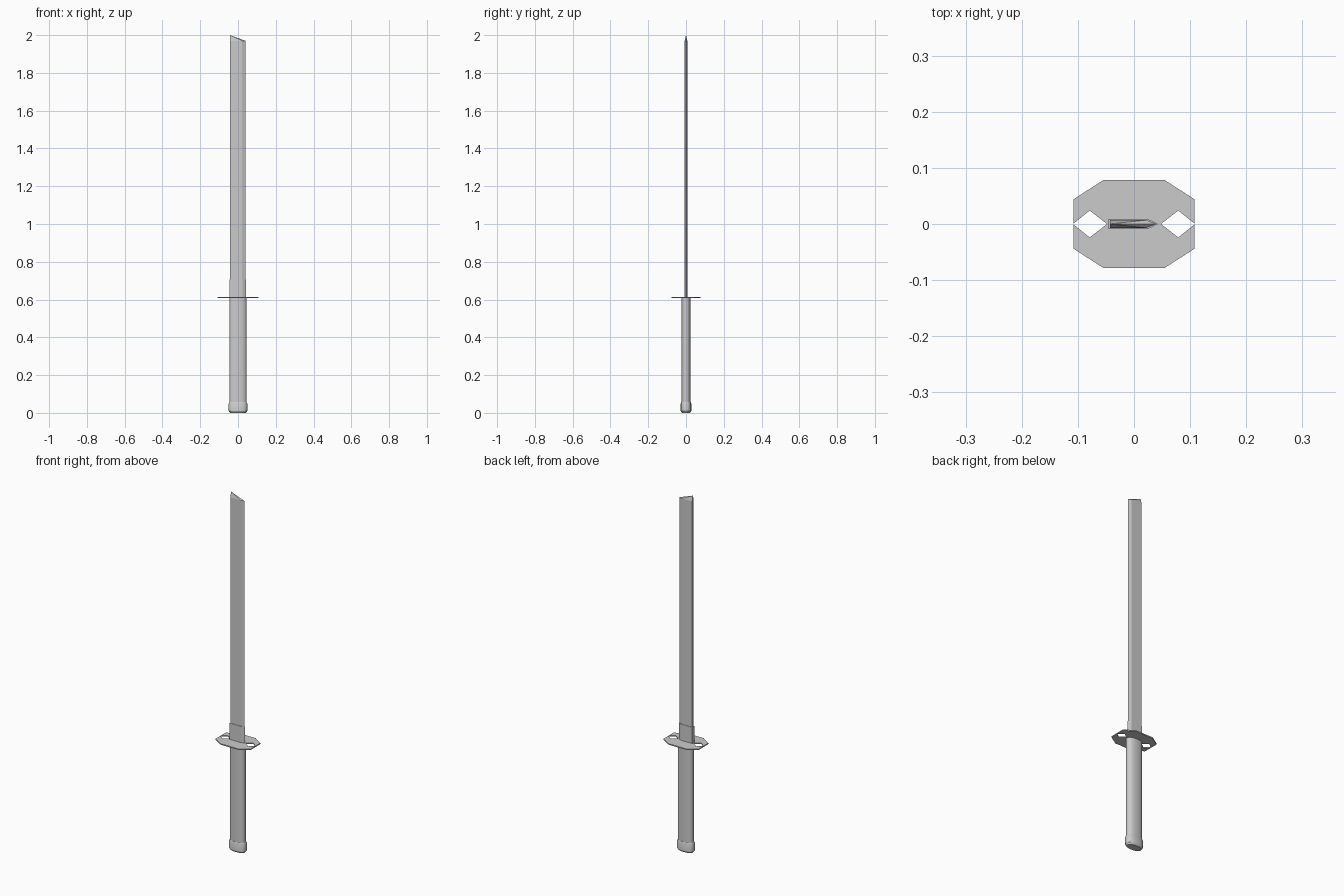
import bpy, bmesh, math

if "Cube" in bpy.data.objects:
    bpy.data.objects.remove(bpy.data.objects["Cube"])


def finish(bm, name, smooth=None):
    bmesh.ops.remove_doubles(bm, verts=bm.verts, dist=1e-5)
    bmesh.ops.recalc_face_normals(bm, faces=bm.faces)
    mesh = bpy.data.meshes.new(name)
    bm.to_mesh(mesh)
    bm.free()
    obj = bpy.data.objects.new(name, mesh)
    bpy.context.collection.objects.link(obj)
    if smooth:
        bpy.ops.object.select_all(action='DESELECT')
        obj.select_set(True)
        bpy.context.view_layer.objects.active = obj
        bpy.ops.object.shade_smooth_by_angle(angle=math.radians(smooth))
    return obj


def loft(name, rings, smooth=None):
    """Skin a stack of matching (x, y, z) rings and cap both ends."""
    bm = bmesh.new()
    loops = [[bm.verts.new(p) for p in ring] for ring in rings]
    n = len(loops[0])
    for a, b in zip(loops, loops[1:]):
        for i in range(n):
            j = (i + 1) % n
            bm.faces.new((a[i], a[j], b[j], b[i]))
    bm.faces.new(loops[0][::-1])
    bm.faces.new(loops[-1])
    return finish(bm, name, smooth)


def oval(rx, ry, z, n=32, e=2.4):
    """Slightly squared oval ring."""
    ring = []
    for i in range(n):
        t = 2 * math.pi * i / n
        c, s = math.cos(t), math.sin(t)
        ring.append((rx * math.copysign(abs(c) ** (2 / e), c),
                     ry * math.copysign(abs(s) ** (2 / e), s), z))
    return ring


def blade_section(back, shoulder, edge, half, z):
    """Flat-backed section with a single sharp edge."""
    return [(back, -half, z), (shoulder, -half, z), (edge, 0, z),
            (shoulder, half, z), (back, half, z)]


# Pommel cap with chamfered rims
loft("pommel", [oval(.043, .022, 0), oval(.049, .028, .009),
                oval(.049, .028, .05), oval(.046, .025, .057)], 30)

# Grip
loft("grip", [oval(.045, .024, .05), oval(.045, .024, .61)], 30)

# Guard: one half outline mirrored, leaving two diamond holes
half = [(.048, 0), (.079, .024), (.108, .0005), (.108, .044), (.055, .078)]
half += [(-x, y) for x, y in reversed(half)]
bm = bmesh.new()
for side in (1, -1):
    face = bm.faces.new([bm.verts.new((x, y * side, .608)) for x, y in half])
    ext = bmesh.ops.extrude_face_region(bm, geom=[face], use_keep_orig=True)
    top = [v for v in ext["geom"] if isinstance(v, bmesh.types.BMVert)]
    bmesh.ops.translate(bm, verts=top, vec=(0, 0, .006))
# drop the inner walls lying on the mirror plane
bmesh.ops.remove_doubles(bm, verts=bm.verts, dist=1e-5)
inner = [f for f in bm.faces if all(abs(v.co.y) < 1e-4 for v in f.verts)]
bmesh.ops.delete(bm, geom=inner, context='FACES')
finish(bm, "guard")

# Blade collar
loft("collar", [blade_section(-.045, .024, .043, .009, z) for z in (.61, .705)])

# Blade with a roof-shaped slanted tip
loft("blade", [blade_section(-.043, .022, .039, .007, .61),
               blade_section(-.043, .022, .039, .007, 1.97),
               [(-.043, 0, 2.0), (.022, 0, 1.977), (.039, 0, 1.9705),
                (.022, 0, 1.977), (-.043, 0, 2.0)]][:2])
blade = bpy.data.objects["blade"]
bm = bmesh.new()
bm.from_mesh(blade.data)
cap = next(f for f in bm.faces if f.calc_center_median().z > 1.969)
bmesh.ops.delete(bm, geom=[cap], context='FACES_ONLY')
v = {(round(p.co.x, 3), round(p.co.y, 3)): p for p in bm.verts if p.co.z > 1.9}
peak = bm.verts.new((-.043, 0, 2.0))
edge = v[(.039, 0)]
for y in (-.007, .007):
    bm.faces.new((v[(-.043, y)], v[(.022, y)], peak))
    bm.faces.new((v[(.022, y)], edge, peak))
bm.faces.new((v[(-.043, -.007)], peak, v[(-.043, .007)]))
bmesh.ops.recalc_face_normals(bm, faces=bm.faces)
bm.to_mesh(blade.data)
bm.free()
